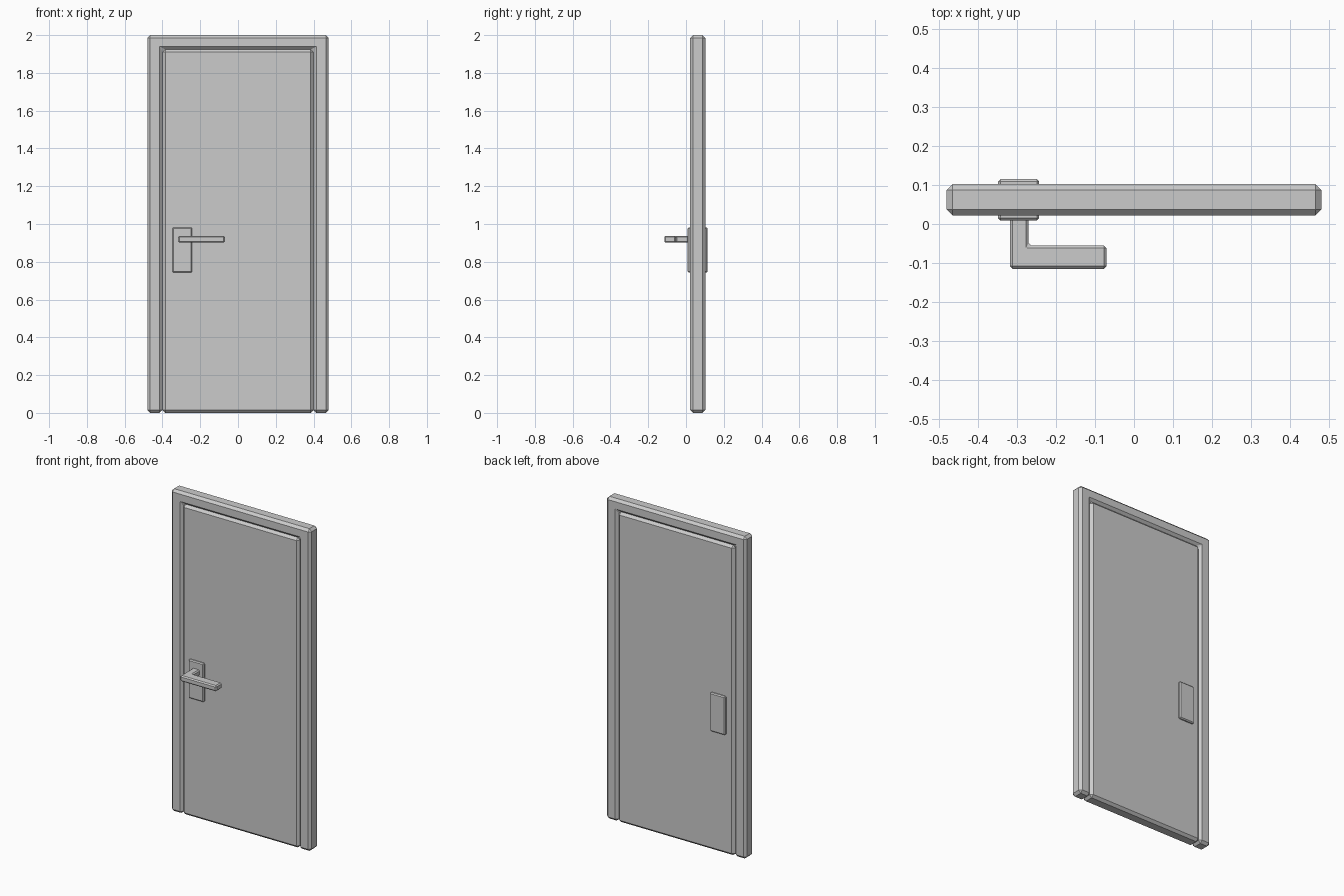
import bpy, bmesh
from mathutils import Vector

if "Cube" in bpy.data.objects:
    bpy.data.objects.remove(bpy.data.objects["Cube"])


def prism(name, outline, direction, bevel):
    """Extrude a closed planar outline and chamfer every edge."""
    bm = bmesh.new()
    face = bm.faces.new([bm.verts.new(p) for p in outline])
    ext = bmesh.ops.extrude_face_region(bm, geom=[face])
    verts = [g for g in ext["geom"] if isinstance(g, bmesh.types.BMVert)]
    bmesh.ops.translate(bm, verts=verts, vec=Vector(direction))
    bmesh.ops.recalc_face_normals(bm, faces=bm.faces)
    mesh = bpy.data.meshes.new(name)
    bm.to_mesh(mesh)
    bm.free()
    obj = bpy.data.objects.new(name, mesh)
    bpy.context.collection.objects.link(obj)
    mod = obj.modifiers.new("chamfer", 'BEVEL')
    mod.width = bevel
    mod.segments = 1
    mod.limit_method = 'ANGLE'
    return obj


def slab(name, x0, x1, z0, z1, y0, y1, bevel):
    outline = [(x0, y0, z0), (x1, y0, z0), (x1, y0, z1), (x0, y0, z1)]
    return prism(name, outline, (0, y1 - y0, 0), bevel)


FRONT, BACK = 0.022, 0.102
W, IN, TOP, IN_TOP = 0.48, 0.40, 2.0, 1.925

# Door frame: upside-down U
u_shape = [(-W, 0), (-IN, 0), (-IN, IN_TOP), (IN, IN_TOP),
           (IN, 0), (W, 0), (W, TOP), (-W, TOP)]
prism("door_frame", [(x, FRONT, z) for x, z in u_shape],
      (0, BACK - FRONT, 0), 0.015)

# Door leaf, flush with the frame
slab("door_leaf", -IN, IN, 0, IN_TOP, FRONT, BACK, 0.015)

# Lock plate showing on both sides of the leaf
slab("lock_plate", -0.348, -0.243, 0.742, 0.982, 0.009, 0.115, 0.006)

# L-shaped lever handle on the front
lever = [(-0.318, 0.02), (-0.318, -0.115), (-0.07, -0.115),
         (-0.07, -0.055), (-0.27, -0.055), (-0.27, 0.02)]
prism("lever_handle", [(x, y, 0.901) for x, y in lever], (0, 0, 0.036), 0.007)
